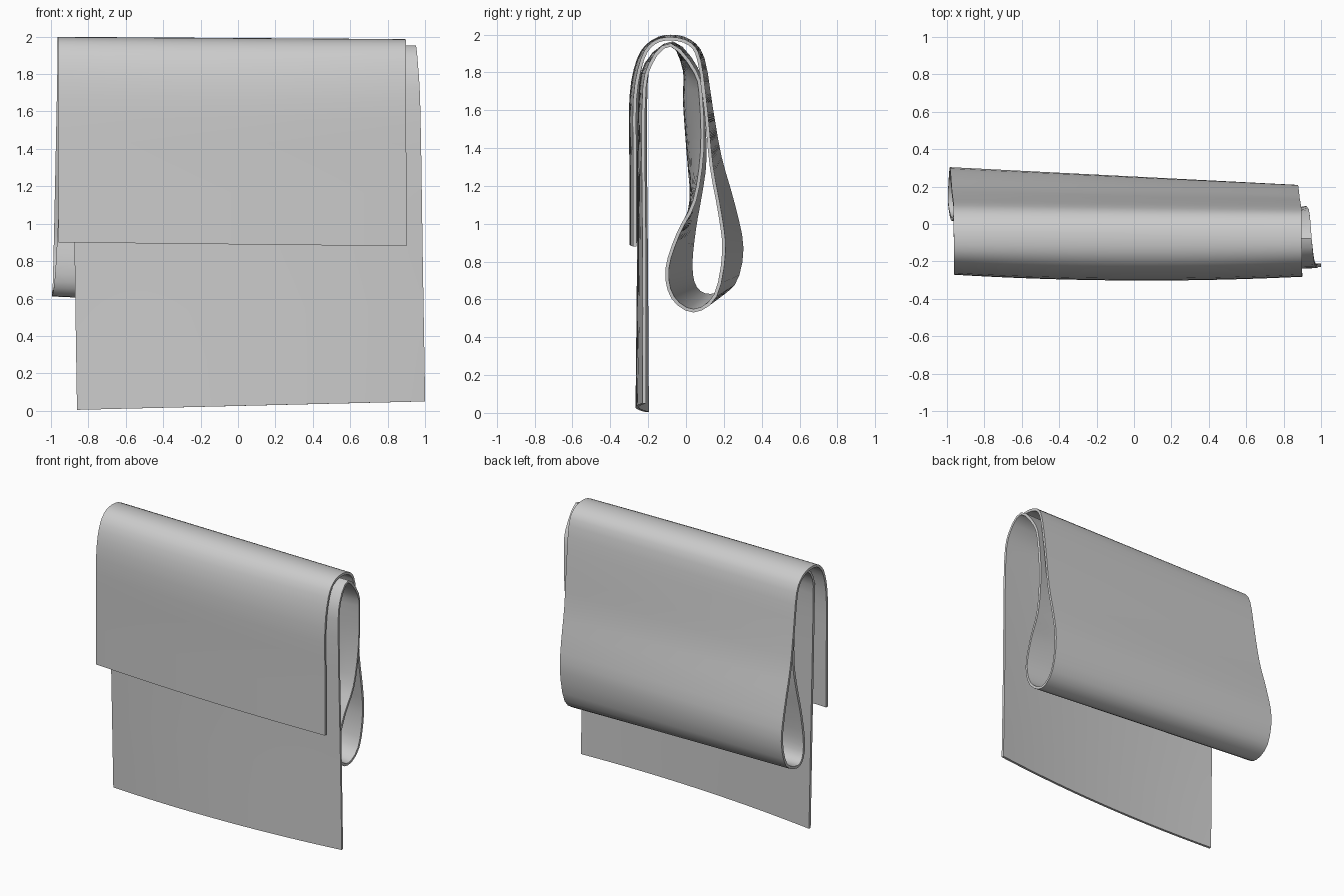
import bpy, bmesh
from mathutils import Vector

if "Cube" in bpy.data.objects:
    bpy.data.objects.remove(bpy.data.objects["Cube"])

# Cloth path: (y, z at left edge, y, z at right edge, bow of the middle along y)
PATH = [
    # short front flap
    (-.260, .90, -.270, .88, -.025), (-.260, 1.30, -.270, 1.30, -.025), (-.260, 1.68, -.270, 1.66, -.025),
    # over the top
    (-.23, 1.87, -.23, 1.87, -.02), (-.17, 1.965, -.17, 1.955, -.01), (-.08, 1.99, -.08, 1.978, 0),
    (.02, 1.965, .02, 1.95, 0), (.09, 1.87, .07, 1.86, 0),
    # down the back
    (.135, 1.60, .105, 1.60, 0), (.18, 1.35, .135, 1.30, 0), (.25, 1.10, .18, 1.05, 0),
    (.295, .87, .20, .85, 0),
    # hanging loop
    (.25, .68, .155, .62, 0), (.13, .62, .04, .54, 0), (.05, .66, -.07, .61, 0), (.025, .78, -.10, .76, 0),
    # back up inside
    (.045, .98, -.04, .95, 0), (.075, 1.15, .045, 1.12, -.03), (.10, 1.35, .085, 1.38, -.08),
    (.085, 1.65, .08, 1.65, -.09), (.055, 1.82, .05, 1.80, -.06),
    # inner top and long front drop
    (-.07, 1.955, -.08, 1.945, 0), (-.19, 1.85, -.19, 1.84, -.02), (-.215, 1.60, -.225, 1.60, -.025),
    (-.21, .80, -.22, .80, -.035), (-.205, .005, -.22, .05, -.045),
]
SIDE = [(0, -.96), (7, -.965), (13, -.995), (21, -.91), (25, -.86)]  # sideways drift
WIDTH, COLS, SUB, THICK = 1.86, 24, 3, .018


def left_x(t):
    for (a, xa), (b, xb) in zip(SIDE, SIDE[1:]):
        if t <= b:
            return xa + (xb - xa) * (t - a) / (b - a)
    return SIDE[-1][1]


def section(u):
    """Path points of the cloth at fraction u across its width."""
    return [Vector((left_x(i) + WIDTH * u,
                    ly + (ry - ly) * u + bow * 4 * u * (1 - u),
                    lz + (rz - lz) * u))
            for i, (ly, lz, ry, rz, bow) in enumerate(PATH)]


def smooth(pts):
    """Round a path with a Catmull-Rom spline."""
    ext = [2 * pts[0] - pts[1]] + pts + [2 * pts[-1] - pts[-2]]
    out = []
    for a, b, c, d in zip(ext, ext[1:], ext[2:], ext[3:]):
        for k in range(SUB):
            t = k / SUB
            out.append(.5 * (2 * b + (c - a) * t + (2 * a - 5 * b + 4 * c - d) * t ** 2
                             + (3 * b - a - 3 * c + d) * t ** 3))
    return out + [pts[-1]]


# Folded cloth sheet
bm = bmesh.new()
grid = [[bm.verts.new(p) for p in smooth(section(j / COLS))] for j in range(COLS + 1)]
for c0, c1 in zip(grid, grid[1:]):
    for i in range(len(c0) - 1):
        bm.faces.new((c0[i], c1[i], c1[i + 1], c0[i + 1]))
mesh = bpy.data.meshes.new("folded_cloth")
bm.to_mesh(mesh)
bm.free()
cloth = bpy.data.objects.new("folded_cloth", mesh)
bpy.context.collection.objects.link(cloth)

# Cloth thickness and smooth shading with crisp hems
mod = cloth.modifiers.new("thickness", 'SOLIDIFY')
mod.thickness, mod.offset = THICK, 0
bpy.context.view_layer.objects.active = cloth
cloth.select_set(True)
bpy.ops.object.modifier_apply(modifier=mod.name)
bpy.ops.object.shade_smooth_by_angle()
